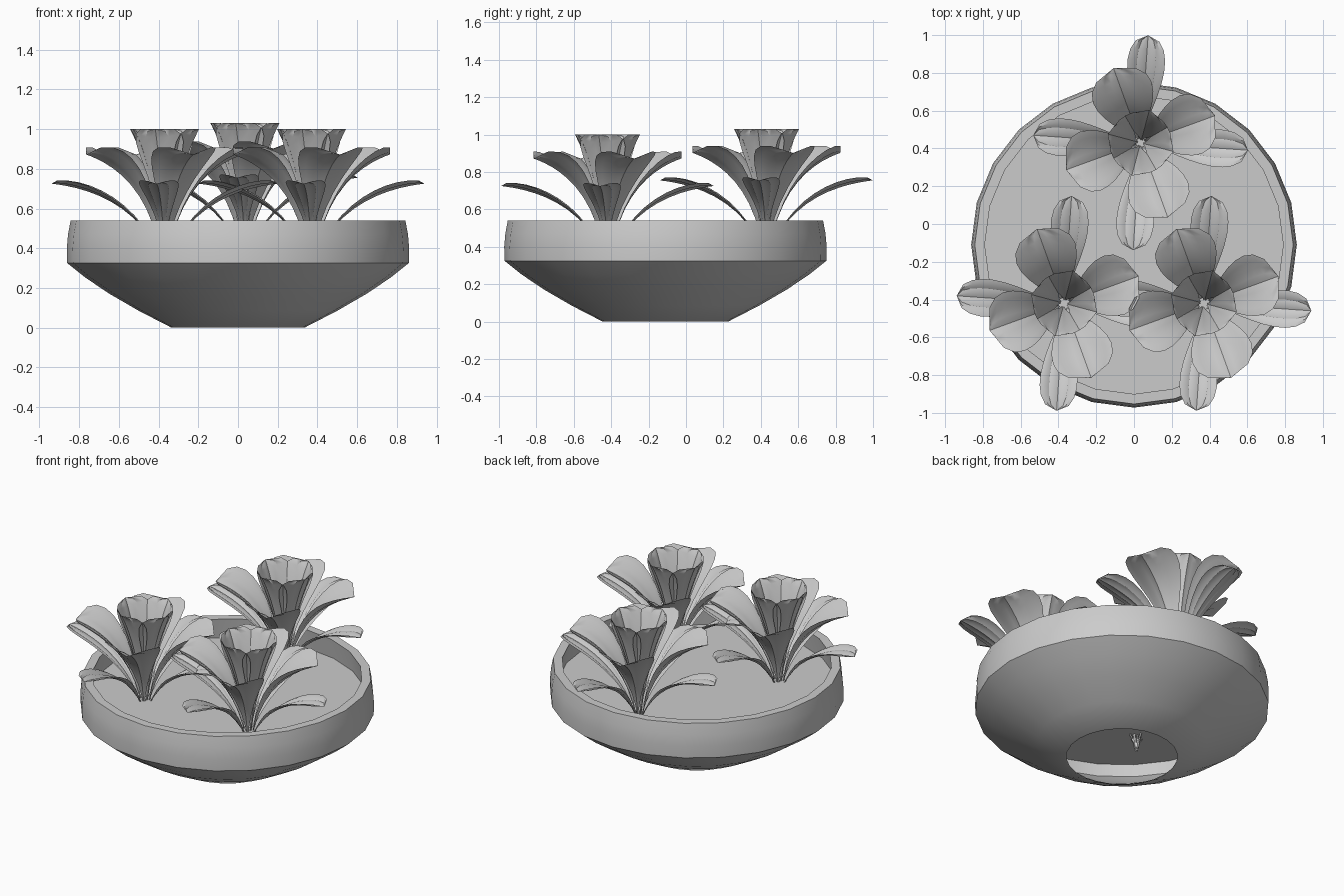
import bpy, bmesh, math
from mathutils import Matrix, Vector

cube = bpy.data.objects.get("Cube")
if cube:
    bpy.data.objects.remove(cube, do_unlink=True)

# One plain grey for everything
grey = bpy.data.materials.new("light_grey")
grey.use_nodes = True
COLOUR = (0.6, 0.6, 0.6, 1)
grey.diffuse_color = COLOUR
grey.node_tree.nodes["Principled BSDF"].inputs["Base Color"].default_value = COLOUR

SIDES = 24
BOWL_Y = -0.11


def add_object(name, mesh, location=(0, 0, 0), smooth=True):
    obj = bpy.data.objects.new(name, mesh)
    bpy.context.collection.objects.link(obj)
    obj.location = location
    if smooth:
        bpy.ops.object.select_all(action='DESELECT')
        obj.select_set(True)
        bpy.context.view_layer.objects.active = obj
        bpy.ops.object.shade_smooth_by_angle(angle=math.radians(30))
    return obj


def to_mesh(name, bm):
    mesh = bpy.data.meshes.new(name)
    bm.to_mesh(mesh)
    bm.free()
    mesh.materials.append(grey)
    return mesh


# Bowl: closed wall profile turned round the z axis, open at the bottom
outer = [(0.335, 0), (0.5, 0.085), (0.65, 0.172), (0.77, 0.253), (0.86, 0.325),
         (0.862, 0.4), (0.856, 0.47), (0.843, 0.54)]
inner = [(0.79, 0.54), (0.81, 0.41), (0.82, 0.335), (0.74, 0.265),
         (0.62, 0.18), (0.48, 0.095), (0.325, 0.0)]
profile = outer + inner
bm = bmesh.new()
rings = []
for s in range(SIDES):
    a = math.tau * s / SIDES
    rings.append([bm.verts.new((r * math.cos(a), r * math.sin(a), z)) for r, z in profile])
for s in range(SIDES):
    ring, following = rings[s], rings[(s + 1) % SIDES]
    for i in range(len(profile)):
        j = (i + 1) % len(profile)
        bm.faces.new((ring[i], following[i], following[j], ring[j]))
bmesh.ops.recalc_face_normals(bm, faces=bm.faces)
add_object("bowl", to_mesh("bowl", bm), (0, BOWL_Y, 0))

# Soil: flat disc inside the bowl
bm = bmesh.new()
bmesh.ops.create_circle(bm, cap_ends=True, segments=SIDES, radius=0.81)
add_object("soil", to_mesh("soil", bm), (0, BOWL_Y, 0.41), smooth=False)


def add_leaf(bm, angle, base, bend, tip, half_width, cup, grow, taper):
    """Pleated blade along a curved spine, given as (radius, height) points."""
    steps, columns = 11, 8
    base, bend, tip = Vector(base), Vector(bend), Vector(tip)
    shape = lambda t: t ** grow * math.sqrt(max(0, 1 - t ** taper))
    widest = max(shape(i / 100) for i in range(101))
    turn = Matrix.Rotation(angle, 3, 'Z')
    rows = []
    for i in range(steps + 1):
        t = 1 - (1 - i / steps) ** 1.4
        p = base * (1 - t) ** 2 + bend * 2 * t * (1 - t) + tip * t * t
        d = ((bend - base) * (1 - t) + (tip - bend) * t).normalized()
        k = shape(t) / widest
        if i < steps:
            k = max(k, 0.05)
        row = []
        for c in range(columns + 1):
            u = 2 * c / columns - 1
            lift = k * (cup * abs(u) ** 1.4 + (0.008 if c % 2 else 0))
            v = Vector((p.x - d.y * lift, u * k * half_width, p.y + d.x * lift))
            row.append(bm.verts.new(turn @ v))
        rows.append(row)
    for a, b in zip(rows, rows[1:]):
        for c in range(columns):
            bm.faces.new((a[c], b[c], b[c + 1], a[c + 1]))


# Plant: three tiers of four leaves
# start angle, base, bend, tip, half width, cup, growth, taper
tiers = [
    (-4, (0.02, 0.36), (0.17, 0.68), (0.57, 0.725), 0.10, 0.03, 1.5, 4),
    (20, (0.015, 0.33), (0.08, 0.76), (0.42, 0.872), 0.165, 0.07, 1.6, 6),
    (-15, (0.01, 0.31), (0.05, 0.76), (0.18, 1.0), 0.125, 0.05, 1.8, 7),
]
bm = bmesh.new()
for start, *form in tiers:
    for quarter in range(4):
        add_leaf(bm, math.radians(start + 90 * quarter), *form)
bmesh.ops.remove_doubles(bm, verts=bm.verts, dist=0.0005)
plant = to_mesh("plant", bm)

for name, spot in (("plant_left", (0.37, -0.42, 0)),
                   ("plant_right", (-0.37, -0.42, 0)),
                   ("plant_back", (0.035, 0.43, 0.03))):
    add_object(name, plant, spot)
